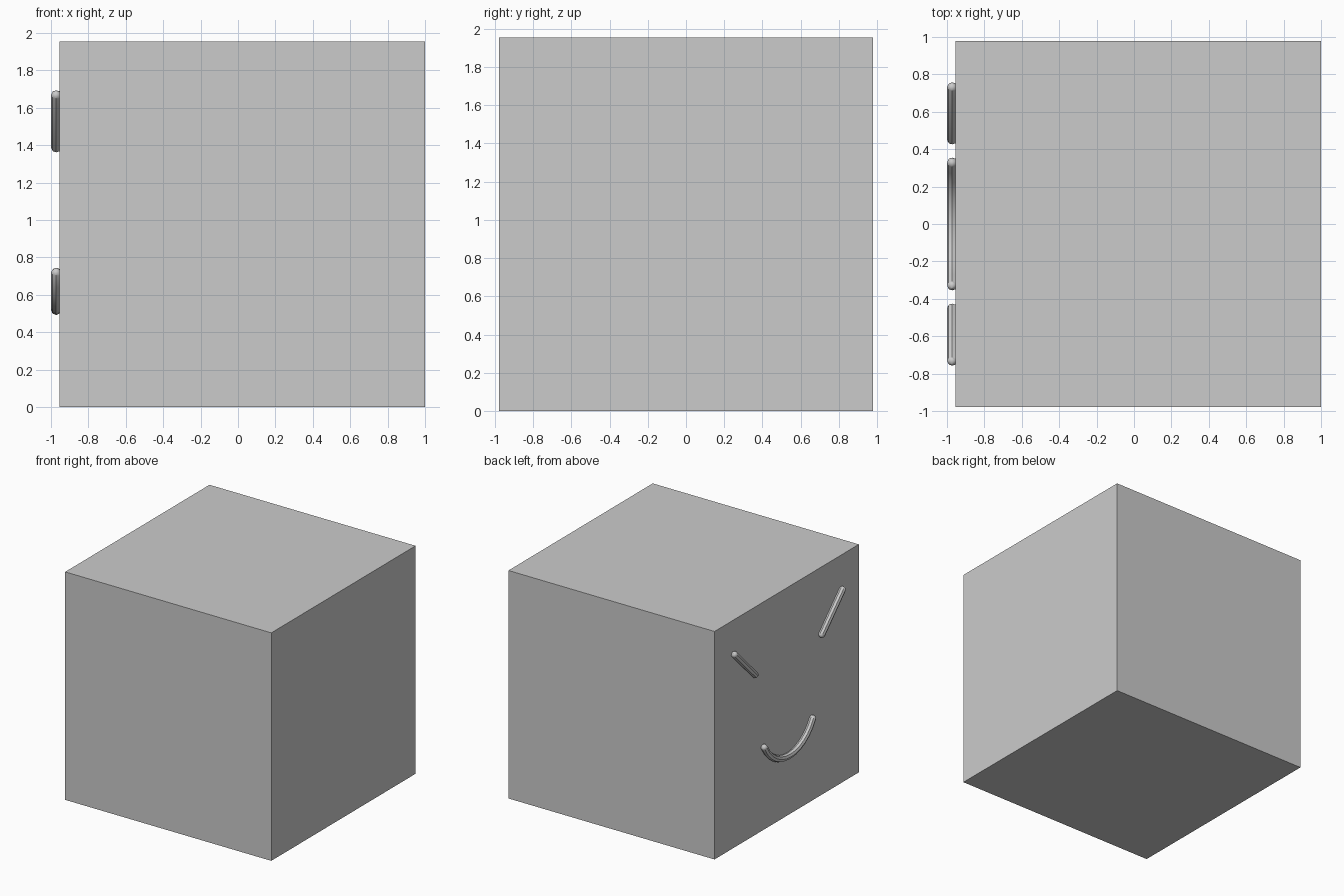
import bpy, math

if "Cube" in bpy.data.objects:
    bpy.data.objects.remove(bpy.data.objects["Cube"])

R = 0.028          # tube radius of the face lines
X = -1.0 + R       # depth of the tube centre line


def tube(name, pts):
    """Round tube along (y, z) points, with tapered points for domed ends."""
    def lerp_out(a, b, d):
        l = math.dist(a, b)
        return (a[0] + (a[0] - b[0]) / l * d, a[1] + (a[1] - b[1]) / l * d)

    caps = [(0.5, 0.866), (0.866, 0.5), (1.0, 0.02)]
    start = [(lerp_out(pts[0], pts[1], R * d), r) for d, r in reversed(caps)]
    end = [(lerp_out(pts[-1], pts[-2], R * d), r) for d, r in caps]
    path = start + [(p, 1.0) for p in pts] + end
    cu = bpy.data.curves.new(name, 'CURVE')
    cu.dimensions = '3D'
    cu.bevel_depth = R
    cu.bevel_resolution = 2
    cu.use_fill_caps = True
    sp = cu.splines.new('POLY')
    sp.points.add(len(path) - 1)
    for point, ((y, z), r) in zip(sp.points, path):
        point.co = (X, y, z, 1)
        point.radius = r
    ob = bpy.data.objects.new(name, cu)
    bpy.context.collection.objects.link(ob)
    bpy.ops.object.select_all(action='DESELECT')
    ob.select_set(True)
    bpy.context.view_layer.objects.active = ob
    bpy.ops.object.convert(target='MESH')
    bpy.ops.object.shade_smooth_by_angle(angle=math.radians(40))


# Cube body
bpy.ops.mesh.primitive_cube_add(size=1.955, location=(0.0225, 0, 0.9775))
bpy.context.object.name = "cube_body"

# Slanted eyes
for side, s in (("left", 1), ("right", -1)):
    tube(side + "_eye", [(s * 0.73, 1.666), (s * 0.453, 1.389)])

# Smiling mouth arc
half, top, low = 0.327, 0.716, 0.52
sag = top - low
rad = (half ** 2 + sag ** 2) / (2 * sag)
a = math.asin(half / rad)
tube("mouth", [(rad * math.sin(t), low + rad - rad * math.cos(t))
               for t in [a * (i / 6 - 1) for i in range(13)]])
